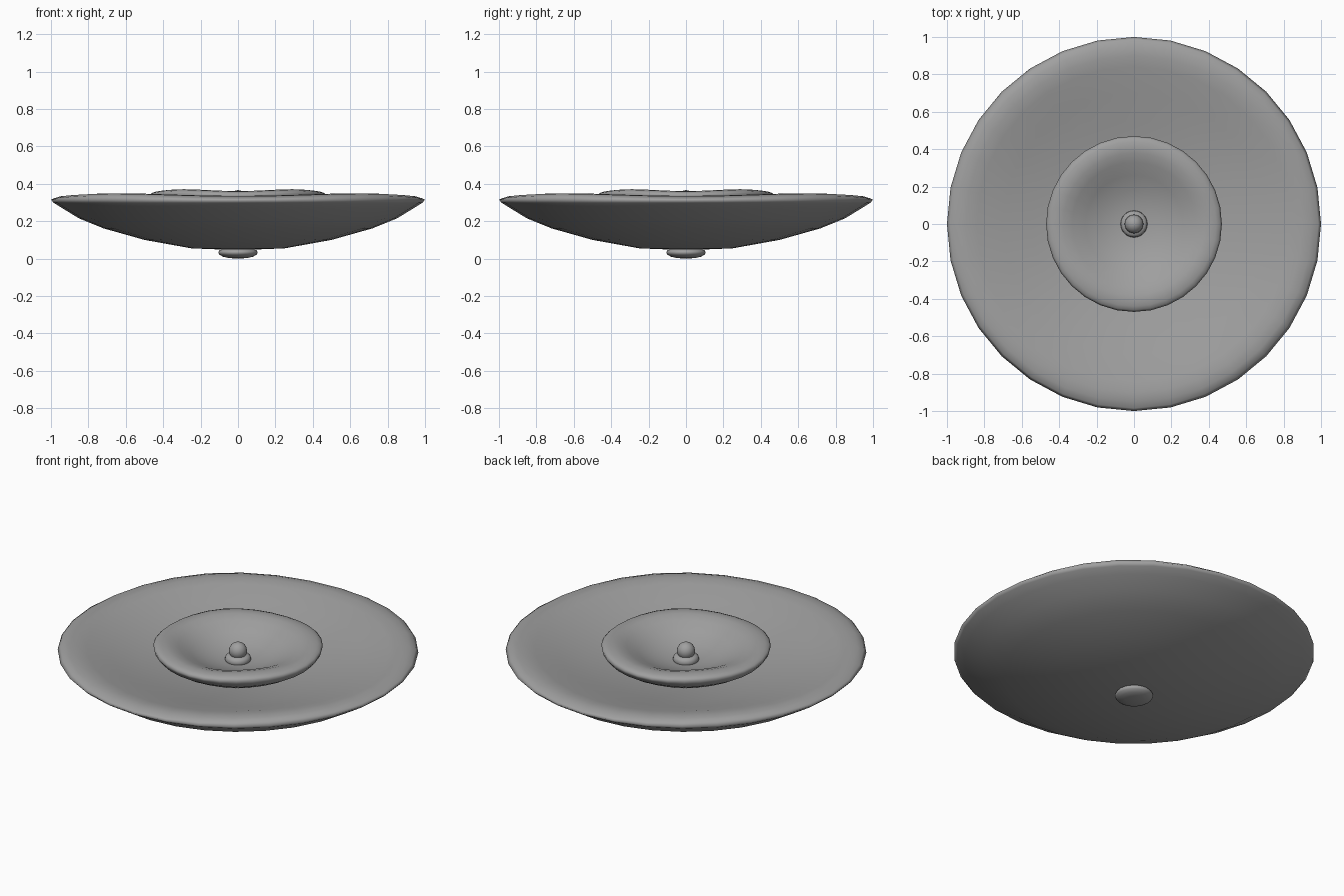
import bpy, bmesh, math

if "Cube" in bpy.data.objects:
    bpy.data.objects.remove(bpy.data.objects["Cube"])

grey = bpy.data.materials.new("grey metal")
grey.diffuse_color = (0.35, 0.35, 0.35, 1)
grey.use_nodes = True
grey.node_tree.nodes["Principled BSDF"].inputs["Base Color"].default_value = grey.diffuse_color


def lathe(name, profile, sides, wave=0.0, wave_z=0.0):
    """Spin an (r, z) profile about z; wave lifts the diagonals of the rim."""
    bm = bmesh.new()
    rings = []
    for r, z in profile:
        if r == 0:
            rings.append([bm.verts.new((0, 0, z))] * sides)
            continue
        ring = []
        for i in range(sides):
            a = math.tau * i / sides
            lift = -wave * math.cos(4 * a) if z > wave_z else 0
            ring.append(bm.verts.new((r * math.cos(a), r * math.sin(a), z + lift)))
        rings.append(ring)
    for lo, hi in zip(rings, rings[1:]):
        for i in range(sides):
            j = (i + 1) % sides
            corners = list(dict.fromkeys((lo[i], lo[j], hi[j], hi[i])))
            bm.faces.new(corners)
    bmesh.ops.recalc_face_normals(bm, faces=bm.faces)
    mesh = bpy.data.meshes.new(name)
    bm.to_mesh(mesh)
    bm.free()
    mesh.materials.append(grey)
    mesh.shade_smooth()
    obj = bpy.data.objects.new(name, mesh)
    bpy.context.collection.objects.link(obj)
    return obj


# Wide shallow outer dish: underside, rounded rim, sloping inside
lathe("outer_dish", [
    (0, .045), (.25, .055), (.5, .10), (.72, .162), (.85, .215), (.94, .27),
    (.985, .298), (1, .314), (.985, .329), (.95, .340), (.9, .342), (.84, .331),
    (.7, .295), (.55, .26), (.4, .23), (.2, .20), (0, .19)], 32, .007, .32)

# Smaller dish nested in the middle
lathe("inner_dish", [
    (0, .18), (.15, .19), (.3, .225), (.4, .275), (.445, .302), (.465, .328),
    (.47, .345), (.46, .356), (.44, .363), (.41, .366), (.38, .363), (.33, .347),
    (.26, .312), (.18, .28), (.1, .262), (0, .255)], 32, .005, .34)

# Collar and round knob in the centre
lathe("collar", [
    (0, .24), (.068, .25), (.072, .265), (.070, .280), (.058, .292), (0, .297)], 24)
lathe("knob", [
    (.05 * math.cos(math.radians(t)) if abs(t) < 90 else 0,
     .316 + .05 * math.sin(math.radians(t))) for t in range(-90, 91, 15)], 24)

# Small rounded foot underneath
lathe("foot", [
    (0, 0), (.05, .003), (.08, .010), (.1, .022), (.106, .033), (.1, .044),
    (.08, .05), (0, .055)], 24)
